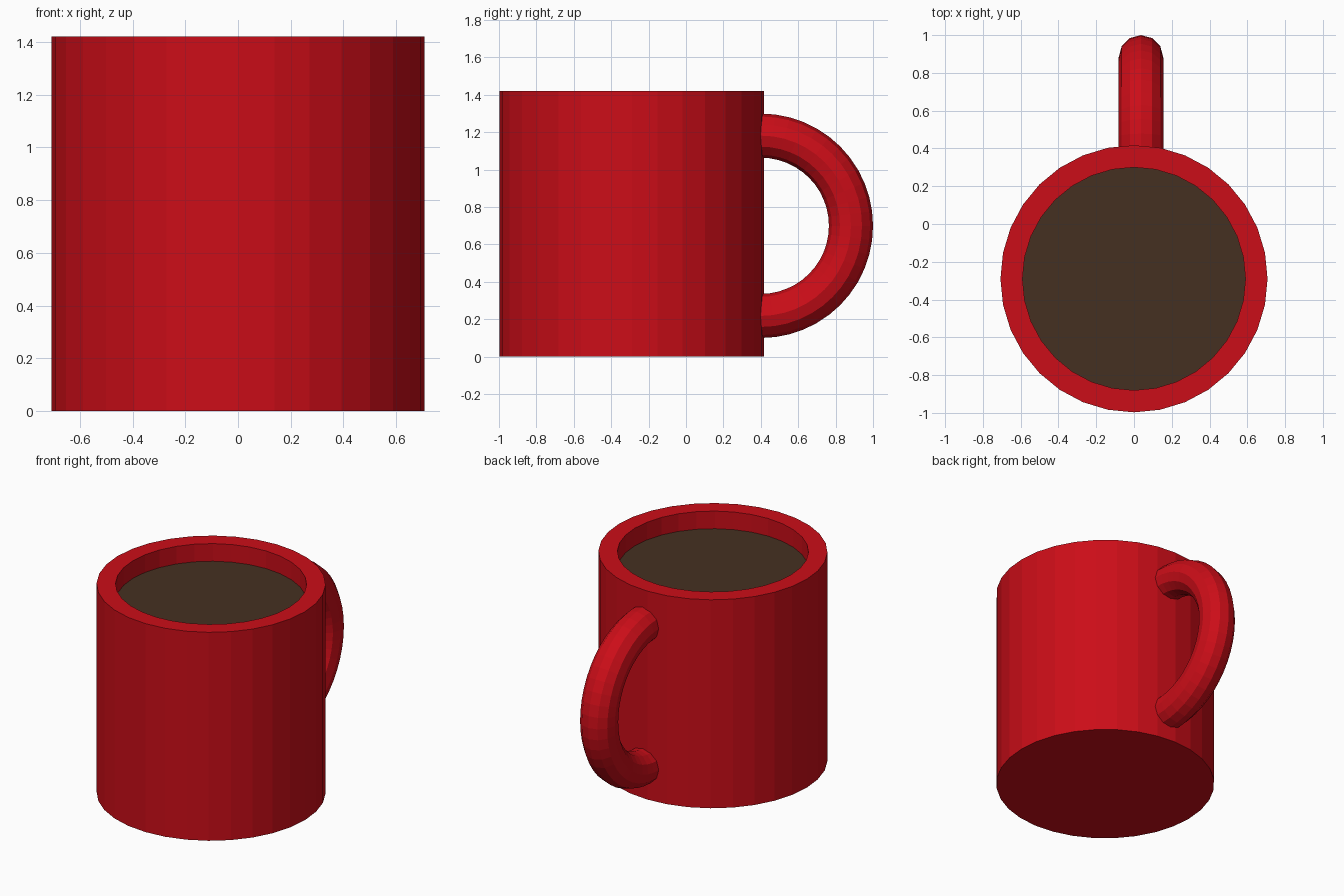
import bpy, bmesh
from math import sin, cos, pi, radians

if "Cube" in bpy.data.objects:
    bpy.data.objects.remove(bpy.data.objects["Cube"])

CY = -0.29       # mug axis position along y
SIDES = 32


def material(name, rgb):
    m = bpy.data.materials.new(name)
    m.diffuse_color = (*rgb, 1)
    m.use_nodes = True
    m.node_tree.nodes["Principled BSDF"].inputs["Base Color"].default_value = m.diffuse_color
    return m


def finish(name, bm, mat):
    bmesh.ops.recalc_face_normals(bm, faces=bm.faces)
    me = bpy.data.meshes.new(name)
    bm.to_mesh(me)
    bm.free()
    me.materials.append(mat)
    ob = bpy.data.objects.new(name, me)
    bpy.context.collection.objects.link(ob)
    return ob


def ring(bm, points):
    return [bm.verts.new(p) for p in points]


def loft(bm, rings):
    # bridge consecutive rings and cap both ends
    for a, b in zip(rings, rings[1:]):
        n = len(a)
        for i in range(n):
            j = (i + 1) % n
            bm.faces.new((a[i], a[j], b[j], b[i]))
    bm.faces.new(rings[0])
    bm.faces.new(rings[-1])


def circle(r, z):
    return [(r * cos(2 * pi * i / SIDES), CY + r * sin(2 * pi * i / SIDES), z)
            for i in range(SIDES)]


red = material("red_glaze", (0.6, 0.004, 0.009))
brown = material("coffee_brown", (0.06, 0.03, 0.015))

# Mug body: outer wall, flat rim, inner wall and floor
bm = bmesh.new()
loft(bm, [ring(bm, circle(r, z)) for r, z in
          [(0.707, 0), (0.707, 1.42), (0.59, 1.42), (0.59, 0.12)]])
finish("mug_body", bm, red)

# Coffee surface
bm = bmesh.new()
bm.faces.new(ring(bm, circle(0.59, 1.30)))
finish("coffee", bm, brown)

# Handle: half ring, ends sunk into the wall
bm = bmesh.new()
R, r = 0.482, 0.118
rings = []
for k in range(-13, 14):
    a = radians(7.5 * k)
    pts = []
    for i in range(12):
        t = 2 * pi * i / 12
        d = R + r * cos(t)
        pts.append((0.037 + r * sin(t), 0.40 + d * cos(a), 0.70 + d * sin(a)))
    rings.append(ring(bm, pts))
loft(bm, rings)
finish("handle", bm, red)
